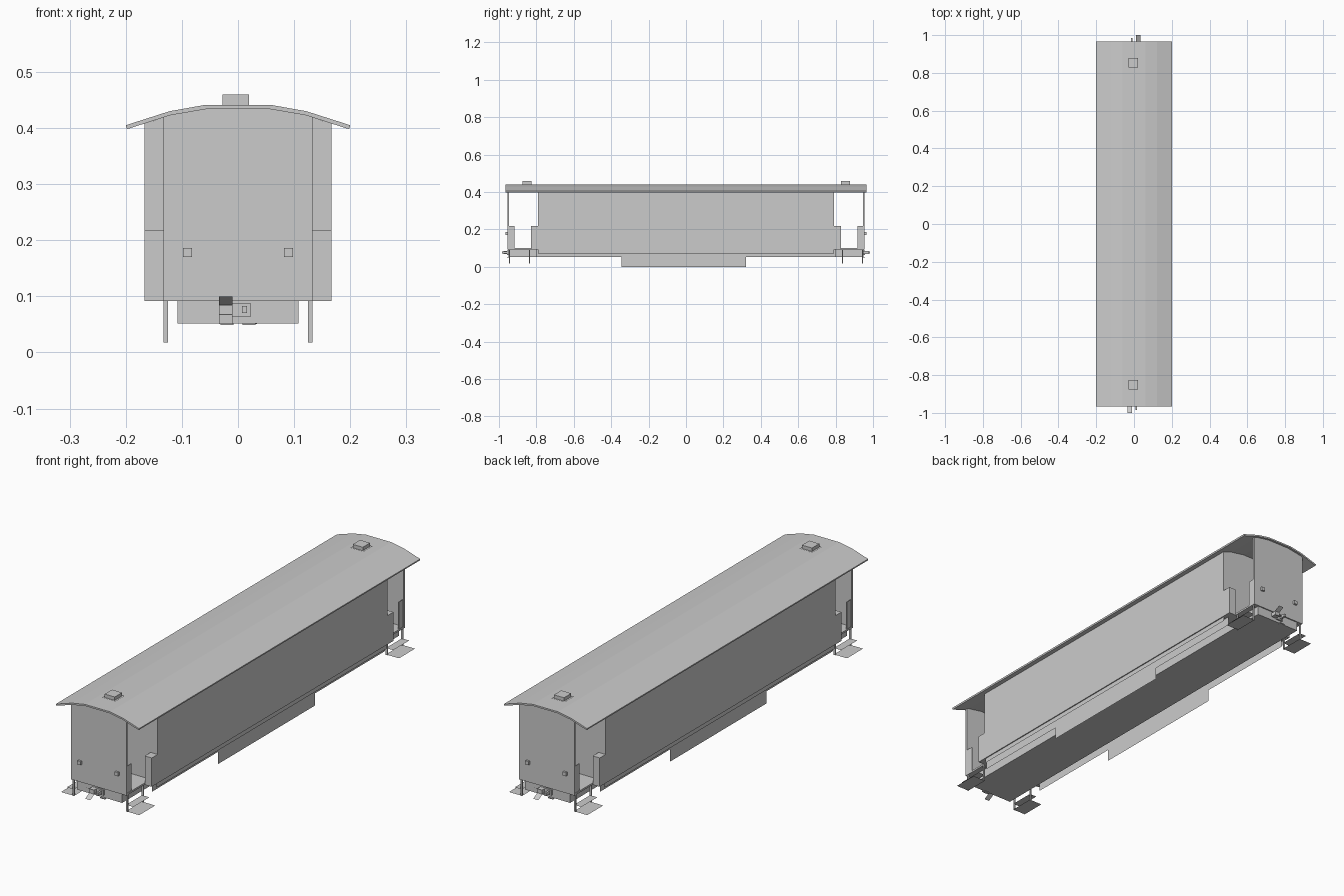
import bpy, bmesh

if "Cube" in bpy.data.objects:
    bpy.data.objects.remove(bpy.data.objects["Cube"])

paint = bpy.data.materials.new("grey_paint")
paint.diffuse_color = (0.6, 0.6, 0.6, 1)
paint.use_nodes = True
paint.node_tree.nodes["Principled BSDF"].inputs["Base Color"].default_value = paint.diffuse_color


def add(name, bm):
    bmesh.ops.recalc_face_normals(bm, faces=bm.faces)
    me = bpy.data.meshes.new(name)
    bm.to_mesh(me)
    bm.free()
    me.materials.append(paint)
    ob = bpy.data.objects.new(name, me)
    bpy.context.collection.objects.link(ob)
    return ob


def extrude(name, pts, a, b):
    """Prism of a closed (x, z) outline along y."""
    bm = bmesh.new()
    va = [bm.verts.new((x, a, z)) for x, z in pts]
    vb = [bm.verts.new((x, b, z)) for x, z in pts]
    bm.faces.new(va)
    bm.faces.new(vb[::-1])
    n = len(pts)
    for i in range(n):
        j = (i + 1) % n
        bm.faces.new((va[i], vb[i], vb[j], va[j]))
    return add(name, bm)


def box(name, x0, x1, y0, y1, z0, z1):
    x0, x1 = sorted((x0, x1))
    return extrude(name, [(x0, z0), (x1, z0), (x1, z1), (x0, z1)], y0, y1)


def sheet(name, *pts):
    """Thin sheet metal as one face."""
    bm = bmesh.new()
    bm.faces.new([bm.verts.new(p) for p in pts])
    return add(name, bm)


def upright(name, x, y0, y1, z0, z1):
    return sheet(name, (x, y0, z0), (x, y1, z0), (x, y1, z1), (x, y0, z1))


def flat(name, x0, x1, y0, y1, z):
    return sheet(name, (x0, y0, z), (x1, y0, z), (x1, y1, z), (x0, y1, z))


def mirrored(half):
    """Full outline from its right half, listed centre outwards."""
    return half + [(-x, z) for x, z in reversed(half)]


# Arched roof with overhanging eaves
top = [(0.06, 0.441), (0.122, 0.43), (0.2, 0.405)]
under = [(0.055, 0.434), (0.12, 0.423), (0.198, 0.398)]
outline = [(-x, z) for x, z in reversed(top)] + top
outline += under[::-1] + [(-x, z) for x, z in under]
extrude("roof", outline, -0.965, 0.965)

# Main body, platform floor and underframe
extrude("body", mirrored([(0.055, 0.434), (0.12, 0.423), (0.1665, 0.408), (0.1665, 0.092)]),
        -0.79, 0.79)
box("floor", -0.133, 0.133, -0.955, 0.955, 0.092, 0.1)
box("underframe", -0.108, 0.108, -0.95, 0.95, 0.052, 0.092)

# Sheet sills and equipment skirts under the sides
for s, side in ((1, "right"), (-1, "left")):
    upright(f"{side}_lip", s * 0.162, -0.79, 0.79, 0.072, 0.092)
    upright(f"{side}_sill", s * 0.146, -0.8, 0.8, 0.053, 0.092)
    upright(f"{side}_equipment_skirt", s * 0.146, -0.345, 0.32, 0.0, 0.053)

# Roof ventilators
for y in (-0.85, 0.853):
    box("ventilator", -0.028, 0.02, y - 0.025, y + 0.025, 0.436, 0.46)
    flat("ventilator_flange", -0.036, 0.028, y - 0.032, y + 0.032, 0.445)

# Each end platform; the second is the first turned half round
for e, end in ((1, "front"), (-1, "rear")):
    def part(name, x0, x1, y0, y1, z0, z1):
        return box(f"{end}_{name}", e * x0, e * x1, e * y0, e * y1, z0, z1)

    wall = mirrored([(0.055, 0.435), (0.12, 0.424), (0.133, 0.42), (0.133, 0.092)])
    extrude(f"{end}_wall", wall, e * -0.955, e * -0.947)

    for s in (1, -1):
        t = e * s
        # Lamps, low corner walls and inner panels
        part("lamp", s * 0.082, s * 0.098, -0.964, -0.954, 0.17, 0.186)
        part("corner_wall", s * 0.133, s * 0.1665, -0.83, -0.789, 0.092, 0.217)
        part("inner_panel", s * 0.128, s * 0.131, -0.948, -0.917, 0.1, 0.217)
        # Boarding steps on thin hangers
        for y in (-0.947, -0.84):
            part("step_hanger", s * 0.125, s * 0.133, y, y + 0.005, 0.018, 0.095)
        flat(f"{end}_lower_step", t * 0.125, t * 0.188, e * -0.947, e * -0.837, 0.019)
        flat(f"{end}_upper_step", t * 0.125, t * 0.16, e * -0.947, e * -0.837, 0.047)

    # Coupler: block with flared upper and lower lips
    part("coupler_block", -0.034, -0.01, -0.975, -0.948, 0.068, 0.085)
    for name, z0, z1 in (("upper", 0.085, 0.1), ("lower", 0.068, 0.051)):
        sheet(f"{end}_coupler_{name}_lip",
              (e * -0.034, e * -0.97, z0), (e * -0.01, e * -0.97, z0),
              (e * -0.01, -e, z1), (e * -0.034, -e, z1))
    part("coupler_plate", -0.01, 0.023, -0.957, -0.948, 0.064, 0.087)
    part("coupler_pin", 0.007, 0.016, -0.985, -0.955, 0.07, 0.083)
    part("pipe_bracket", 0.008, 0.031, -0.958, -0.945, 0.049, 0.053)
